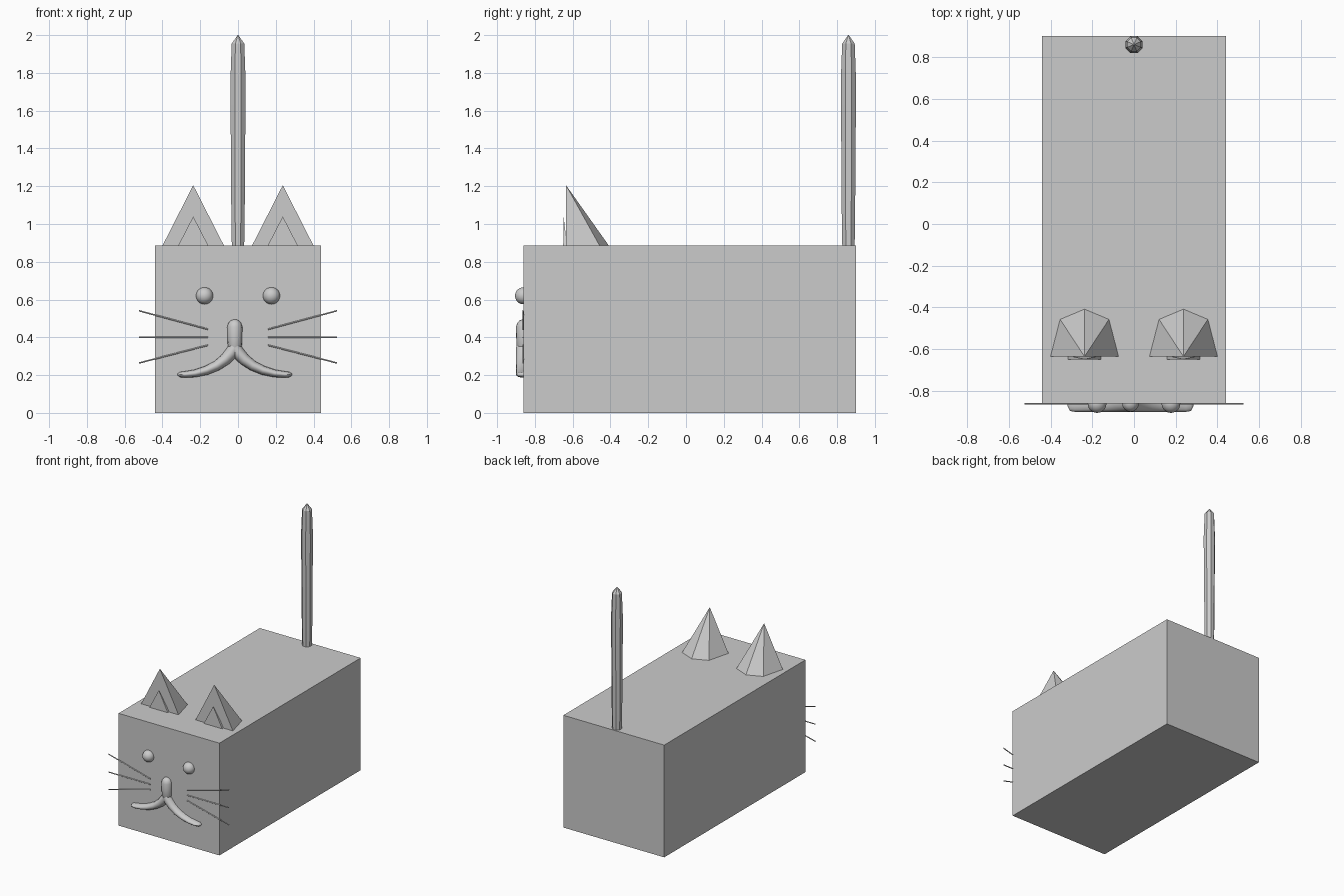
import bpy, bmesh, math
from mathutils import Vector

if "Cube" in bpy.data.objects:
    bpy.data.objects.remove(bpy.data.objects["Cube"])

grey = bpy.data.materials.new("plain grey")
grey.diffuse_color = (0.6, 0.6, 0.6, 1)
grey.use_nodes = True
grey.node_tree.nodes["Principled BSDF"].inputs["Base Color"].default_value = grey.diffuse_color


def finish(name, bm, smooth=None):
    bmesh.ops.recalc_face_normals(bm, faces=bm.faces)
    me = bpy.data.meshes.new(name)
    bm.to_mesh(me)
    bm.free()
    me.materials.append(grey)
    ob = bpy.data.objects.new(name, me)
    bpy.context.collection.objects.link(ob)
    if smooth:
        bpy.ops.object.select_all(action='DESELECT')
        bpy.context.view_layer.objects.active = ob
        ob.select_set(True)
        bpy.ops.object.shade_smooth_by_angle(angle=math.radians(smooth))
    return ob


def loft(name, rings, smooth=None):
    """Skin a list of equal-sized point rings and cap both ends."""
    bm = bmesh.new()
    vs = [[bm.verts.new(p) for p in r] for r in rings]
    n = len(vs[0])
    for a, b in zip(vs, vs[1:]):
        for i in range(n):
            j = (i + 1) % n
            bm.faces.new((a[i], a[j], b[j], b[i]))
    bm.faces.new(vs[0])
    bm.faces.new(vs[-1])
    return finish(name, bm, smooth)


def pyramid(name, base, tip):
    bm = bmesh.new()
    vs = [bm.verts.new(p) for p in base]
    t = bm.verts.new(tip)
    bm.faces.new(vs)
    for i in range(len(vs)):
        bm.faces.new((vs[i], vs[(i + 1) % len(vs)], t))
    return finish(name, bm)


def face_tube(name, pts, n=16):
    """Rounded strip on the front face: (x, z, half width, half depth)."""
    rings = []
    for k, (x, z, w, d) in enumerate(pts):
        a, b = pts[max(k - 1, 0)], pts[min(k + 1, len(pts) - 1)]
        t = Vector((b[0] - a[0], b[1] - a[1])).normalized()
        rings.append([(x - t.y * w * math.cos(q), -0.86 - d * math.sin(q),
                       z + t.x * w * math.cos(q))
                      for q in (2 * math.pi * i / n for i in range(n))])
    return loft(name, rings, 50)


# Body: long box
bm = bmesh.new()
bmesh.ops.create_cube(bm, size=1)
for v in bm.verts:
    v.co = (v.co.x * 0.88, v.co.y * 1.76 + 0.02, (v.co.z + 0.5) * 0.885)
finish("body", bm)

# Tail: eight-sided post with a pointed tip
rings = [[(r * math.cos(q), 0.86 + r * math.sin(q), z)
          for q in (math.pi * (i + 0.5) / 4 for i in range(8))]
         for z, r in ((0.87, 0.035), (1.0, 0.038), (1.3, 0.040), (1.75, 0.044),
                      (1.955, 0.036), (2.0, 0.002))]
loft("tail", rings, 30)

for side, s in (("left", -1), ("right", 1)):
    cx = 0.237 * s
    # Ear: half cone with a flat front, and a thin raised inner triangle
    outline = [(-0.163, -0.635), (-0.117, -0.457), (0, -0.408),
               (0.117, -0.457), (0.163, -0.635)]
    pyramid(side + "_ear", [(cx + x, y, 0.885) for x, y in outline], (cx, -0.635, 1.205))
    pyramid(side + "_inner_ear",
            [(cx + x, y, 0.885) for x, y in ((-0.08, -0.65), (-0.08, -0.63),
                                             (0.08, -0.63), (0.08, -0.65))],
            (cx, -0.648, 1.04))

    # Eye: ball half sunk in the face
    bm = bmesh.new()
    bmesh.ops.create_uvsphere(bm, u_segments=24, v_segments=16, radius=0.045)
    bmesh.ops.translate(bm, verts=bm.verts, vec=(0.177 * s, -0.86, 0.62))
    finish(side + "_eye", bm, 60)

    # Whiskers: three thin rods fanning outwards
    for label, zi, zo in (("upper", 0.443, 0.541), ("middle", 0.40, 0.40),
                          ("lower", 0.358, 0.264)):
        rods = [[(x * s, -0.862 + 0.004 * math.cos(q), z + 0.004 * math.sin(q))
                 for q in (math.pi * i / 4 for i in range(8))]
                for x, z in ((0.16, zi), (0.525, zo))]
        loft(f"{side}_{label}_whisker", rods, 50)

    # Mouth: curved strip tapering towards its outer end
    curve = [(0.0, 0.345, 0.034), (0.018, 0.318, 0.034), (0.05, 0.283, 0.031),
             (0.095, 0.25, 0.027), (0.15, 0.225, 0.024), (0.21, 0.209, 0.020),
             (0.265, 0.203, 0.017), (0.29, 0.203, 0.014), (0.302, 0.203, 0.005)]
    face_tube(side + "_mouth", [(-0.017 + s * x, z, w, 0.04 if x < 0.27 else
                                 0.036 if x < 0.3 else 0.012) for x, z, w in curve])

# Nose: upright rounded strip above the mouth
face_tube("nose", [(-0.017, z, w, w) for z, w in
                   ((0.495, 0.005), (0.489, 0.022), (0.475, 0.034), (0.455, 0.040),
                    (0.40, 0.039), (0.34, 0.036), (0.31, 0.02), (0.30, 0.004))])
